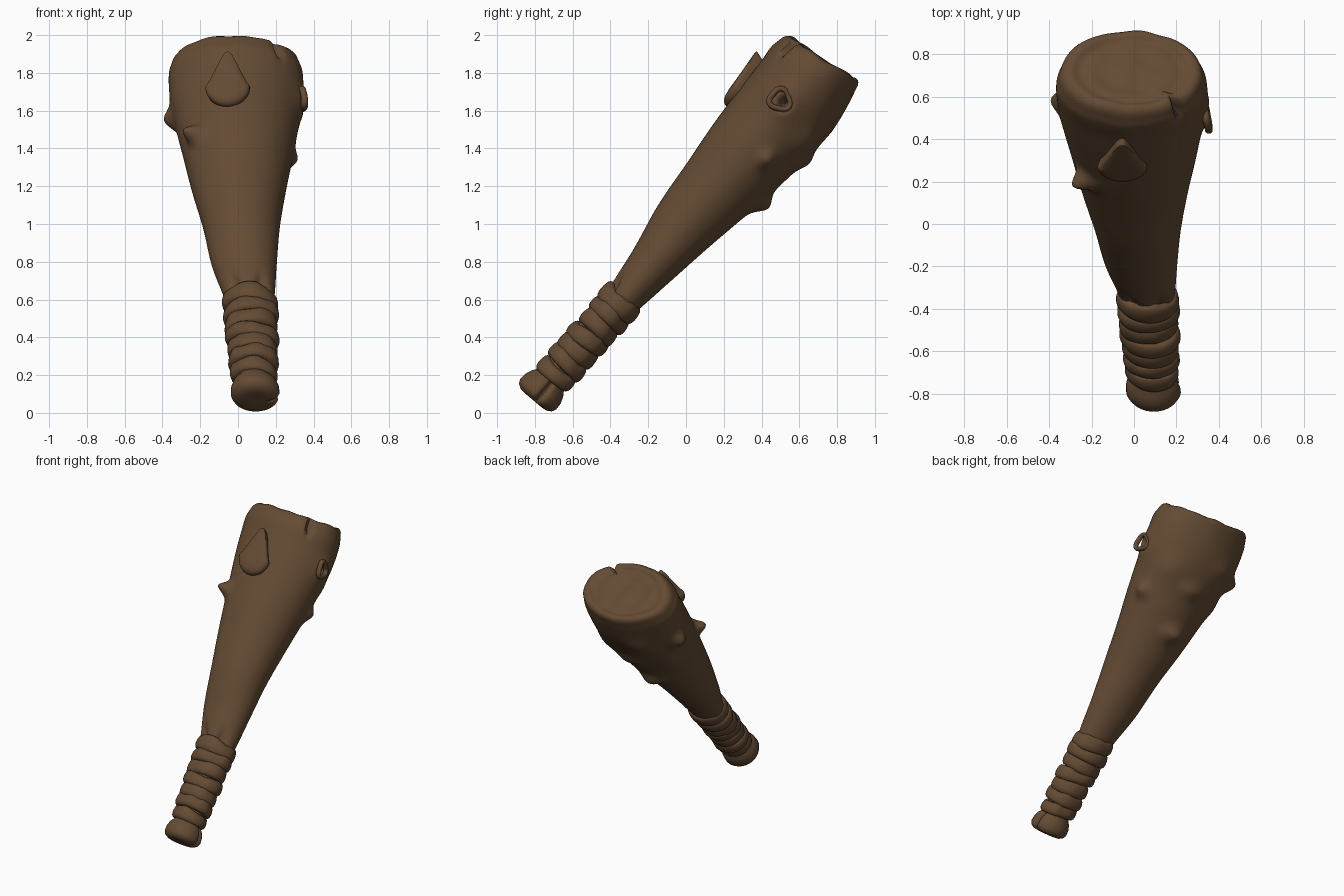
import bpy, bmesh, math, random
from mathutils import Vector, noise

if "Cube" in bpy.data.objects:
    bpy.data.objects.remove(bpy.data.objects["Cube"])

random.seed(4)
wood = bpy.data.materials.new("brown wood")
wood.diffuse_color = (0.127, 0.070, 0.034, 1)
wood.use_nodes = True
wood.node_tree.nodes["Principled BSDF"].inputs["Base Color"].default_value = wood.diffuse_color

# Club frame: s runs along the leaning axis, n points up and to the front, x stays x
ORIGIN = Vector((0, -0.79, 0.09))
AXIS = Vector((0, 0.646, 0.763))
UP = Vector((0, -0.763, 0.646))

def place(x, s, n):
    return ORIGIN + Vector((x, 0, 0)) + AXIS * s + UP * n

def curve_at(table, s):
    """Smooth interpolation of table rows (s, values...)"""
    s = min(max(s, table[0][0]), table[-1][0])
    i = 0
    while i < len(table) - 2 and s > table[i + 1][0]:
        i += 1
    a, b = table[i], table[i + 1]
    p, q = table[max(i - 1, 0)], table[min(i + 2, len(table) - 1)]
    h = b[0] - a[0]
    t = (s - a[0]) / h
    out = []
    for k in range(1, len(a)):
        ma = (b[k] - p[k]) / (b[0] - p[0]) * h
        mb = (q[k] - a[k]) / (q[0] - a[0]) * h
        out.append((2*t**3 - 3*t*t + 1)*a[k] + (t**3 - 2*t*t + t)*ma
                   + (3*t*t - 2*t**3)*b[k] + (t**3 - t*t)*mb)
    return out

def finish(name, bm, angle=50):
    bmesh.ops.recalc_face_normals(bm, faces=bm.faces)
    mesh = bpy.data.meshes.new(name)
    bm.to_mesh(mesh)
    bm.free()
    ob = bpy.data.objects.new(name, mesh)
    bpy.context.collection.objects.link(ob)
    mesh.materials.append(wood)
    bpy.ops.object.select_all(action='DESELECT')
    ob.select_set(True)
    bpy.context.view_layer.objects.active = ob
    bpy.ops.object.shade_smooth_by_angle(angle=math.radians(angle))
    return ob

def loft(name, rows, seg, point, closed=False, angle=50):
    """Skin rings; point(row, theta) gives each position"""
    bm = bmesh.new()
    rings = [[bm.verts.new(point(r, 2*math.pi*j/seg)) for j in range(seg)] for r in rows]
    pairs = list(zip(rings, rings[1:]))
    if closed:
        pairs.append((rings[-1], rings[0]))
    for a, b in pairs:
        for j in range(seg):
            k = (j + 1) % seg
            bm.faces.new((a[j], a[k], b[k], b[j]))
    if not closed:
        bm.faces.new(rings[0])
        bm.faces.new(rings[-1])
    return finish(name, bm, angle)

# Body: s, centre x, half width, upper edge, lower edge
BODY = [(0.60, .066, .115, .062, -.10), (0.72, .058, .136, .082, -.12),
        (0.93, .033, .172, .112, -.150), (1.19, .018, .204, .163, -.187),
        (1.455, .005, .250, .190, -.230), (1.72, .0, .296, .218, -.268),
        (1.98, -.008, .338, .232, -.286), (2.12, -.01, .353, .238, -.282),
        (2.24, -.012, .354, .247, -.258), (2.30, -.014, .338, .238, -.240)]
# Bumps and dents: s, angle in degrees, height, length, width
BUMPS = [(2.00, 196, .050, .06, .06), (1.70, 140, .075, .045, .045),
         (1.74, 338, .035, .05, .05), (1.55, 268, .055, .06, .07),
         (1.87, 275, .030, .06, .08), (2.03, 6, .022, .09, .09),
         (2.03, 6, -.085, .032, .032), (1.95, 310, .022, .09, .09),
         (2.08, 245, .022, .07, .08), (1.80, 225, .018, .08, .08),
         (2.28, 48, -.05, .06, .018), (0.70, 60, -.03, .07, .03),
         (0.70, 125, -.03, .07, .03)]

def body_point(row, th):
    s, scale, ds = row
    cx, rx, nu, nl = curve_at(BODY, s)
    cn, rn = (nu + nl) / 2, (nu - nl) / 2
    push = 0
    for bs, deg, amp, ls, lw in BUMPS:
        d = (th - math.radians(deg) + math.pi) % (2*math.pi) - math.pi
        push += amp * math.exp(-((s - bs)/ls)**2 - (d*(rx + rn)/2/lw)**2)
    k = scale * (1 + push / ((rx + rn) / 2))
    x, n = cx + rx*k*math.cos(th), cn + rn*k*math.sin(th)
    # The cut end leans back and is a little uneven
    lean = max(0, (s - 2.1) / 0.2)
    rough = noise.noise(Vector((x*9, n*9, 1.7))) * 0.014 * lean
    return place(x, s + ds - 0.13*n*lean + rough, n)

rows = [(0.60 + 1.70*i/150, 1, 0) for i in range(151)]
rows += [(2.30, k, d) for k, d in
         [(.985, .018), (.95, .034), (.90, .044), (.84, .046), (.78, .040), (.73, .031),
          (.66, .032), (.58, .038), (.48, .034), (.36, .028), (.24, .032), (.12, .034), (.03, .034)]]
loft("club_body", rows, 128, body_point)

# Knob at the foot of the grip, with a split on the side
KNOB = [(-.028, .02), (-.03, .06), (-.026, .092), (-.012, .116), (.01, .127), (.05, .125),
        (.085, .112), (.11, .094), (.14, .085), (.62, .09)]

def knob_point(row, th):
    s, r = row
    d = (th + 0.15 + math.pi) % (2*math.pi) - math.pi
    r -= 0.035 * math.exp(-(d/0.12)**2) * (r > .09)
    return place(.093 - .05*s + r*1.02*math.cos(th), s, r*.98*math.sin(th) - .012*s)

loft("grip_knob", KNOB, 64, knob_point)

# Wrapped bands of the grip: rounded strips, each tilted a bit differently
BAND = [(-.5, -.03), (-.47, -.008), (-.36, .002), (-.15, .007), (.1, .006), (.34, .001),
        (.47, -.009), (.5, -.03)]
COUNT = 7
for i in range(COUNT):
    f = i / (COUNT - 1)
    s0 = .155 + .50*f
    wide = .092 + random.uniform(-.006, .012)
    tilt_x, tilt_n = random.uniform(-.10, .10), random.uniform(-.12, .12)
    grow = random.uniform(-.004, .004)
    seed = i * 3.1

    def band_point(row, th):
        u, dr = row
        c, sn = math.cos(th), math.sin(th)
        w = noise.noise(Vector((c*1.6, sn*1.6, seed)))
        rx = .123 + .018*f + grow + dr + .006*w
        rn = .106 + .006*f + grow + dr + .006*w
        s = s0 + u*wide*(1 + .2*w) + rx*c*tilt_x + rn*sn*tilt_n + .008*w
        return place(.093 - .045*s0 + rx*c, s, -.004 - .012*f + rn*sn)

    loft("grip_band_%d" % (i + 1), BAND, 64, band_point, closed=True, angle=60)

# Torn branch stub on the front: a teardrop that peels away from the body
def stub_point(row, th):
    k, n0, slope = row
    a = th - math.pi/2
    up = math.sin(a)
    half = .118 * math.cos(a) * (1 - .32*max(0, up))
    if up > 0:
        half *= 1 - .25*up
    s = 1.935 + (.21*up**1.4 if up > 0 else .115*up)
    return place(-.055 + half*k, 1.94 + (s - 1.94)*k, n0 + slope*(s - 1.94)*k)

loft("branch_stub", [(.80, .16, -.05), (.92, .215, .10), (1.0, .245, .20), (.985, .258, .17),
                     (.90, .268, .13), (.70, .274, .10), (.35, .276, .08), (.03, .276, .07)],
     48, stub_point)

# Raised rim around the knot hole on the right side
def rim_point(row, th):
    a = row
    r = .052 + .015*math.cos(a) + .006*math.sin(3*th)
    return place(.343 + .018*math.sin(a) + .010*math.cos(th - 2.6),
                 2.03 + r*math.cos(th), .03 + r*1.05*math.sin(th))

loft("knot_rim", [2*math.pi*i/12 for i in range(12)], 40, rim_point, closed=True)
